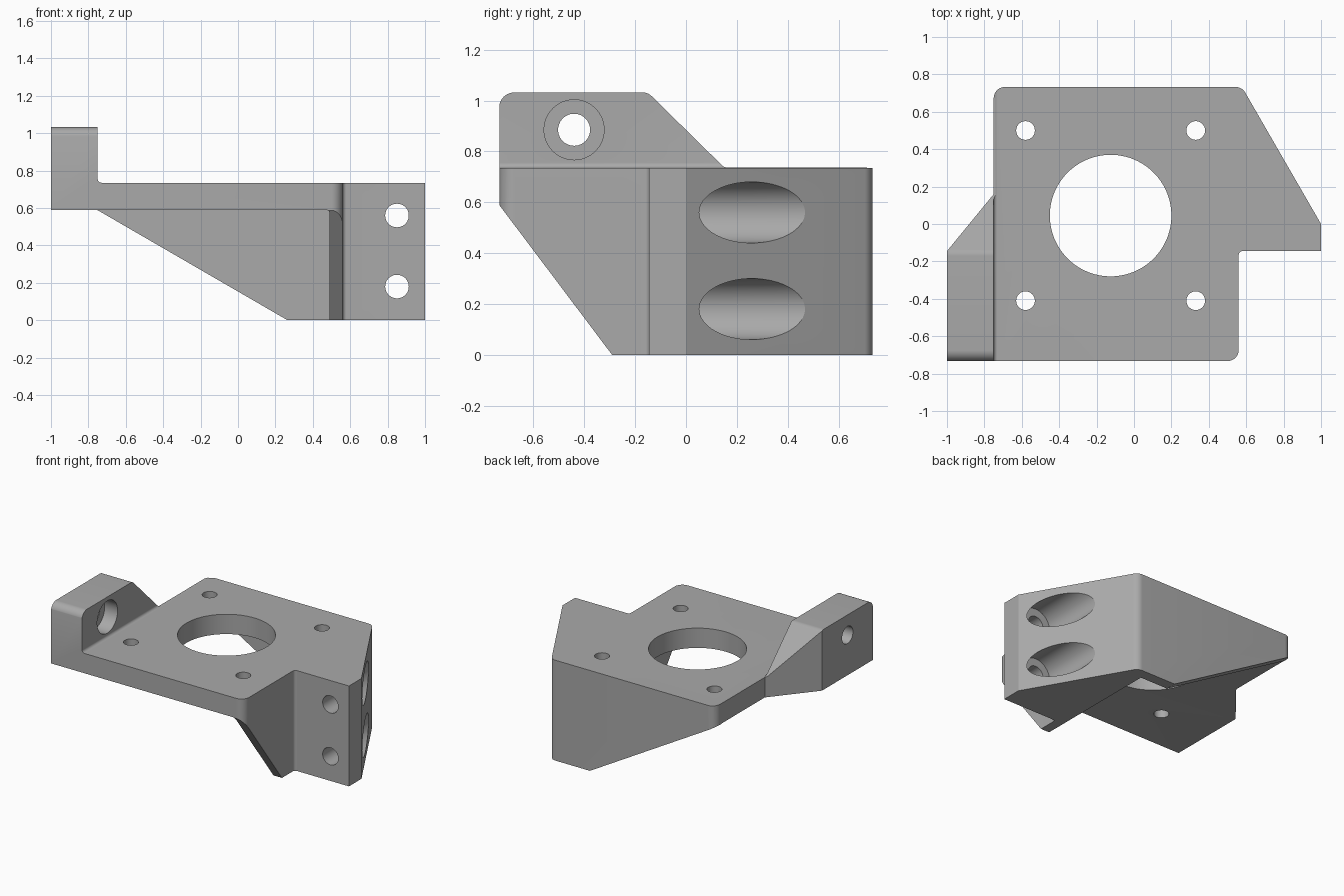
import bpy, bmesh, math
from mathutils import Vector

cube = bpy.data.objects.get("Cube")
if cube:
    bpy.data.objects.remove(cube, do_unlink=True)

# One flat grey for the whole machined part
grey = bpy.data.materials.new("machined grey")
grey.use_nodes = True
colour = (0.4, 0.4, 0.4, 1)
grey.diffuse_color = colour
grey.node_tree.nodes["Principled BSDF"].inputs["Base Color"].default_value = colour


def rounded(points, steps=8):
    """Turn (a, b[, radius]) corners into an outline with arc fillets."""
    outline = []
    for i, p in enumerate(points):
        corner = Vector(p[:2])
        if len(p) < 3:
            outline.append(corner)
            continue
        u = (Vector(points[i - 1][:2]) - corner).normalized()
        v = (Vector(points[(i + 1) % len(points)][:2]) - corner).normalized()
        half = u.angle(v) / 2
        centre = corner + (u + v).normalized() * p[2] / math.sin(half)
        start = corner + u * p[2] / math.tan(half) - centre
        end = corner + v * p[2] / math.tan(half) - centre
        for k in range(steps + 1):
            outline.append(centre + start.lerp(end, k / steps).normalized() * p[2])
    return outline


def prism(name, outline, axis, low, high):
    """Extrude a 2D outline along an axis."""
    place = {"x": lambda a, b, t: (t, a, b),
             "y": lambda a, b, t: (a, t, b),
             "z": lambda a, b, t: (a, b, t)}[axis]
    bm = bmesh.new()
    rings = [[bm.verts.new(place(p[0], p[1], t)) for p in outline] for t in (low, high)]
    bm.faces.new(rings[0])
    bm.faces.new(rings[1])
    n = len(outline)
    for i in range(n):
        j = (i + 1) % n
        bm.faces.new((rings[0][i], rings[0][j], rings[1][j], rings[1][i]))
    bmesh.ops.recalc_face_normals(bm, faces=bm.faces)
    mesh = bpy.data.meshes.new(name)
    bm.to_mesh(mesh)
    bm.free()
    mesh.materials.append(grey)
    obj = bpy.data.objects.new(name, mesh)
    bpy.context.collection.objects.link(obj)
    return obj


def combine(target, tool, operation):
    """Apply a boolean and discard the tool."""
    bpy.context.view_layer.objects.active = target
    mod = target.modifiers.new("cut", "BOOLEAN")
    mod.operation, mod.object, mod.solver = operation, tool, "EXACT"
    bpy.ops.object.modifier_apply(modifier=mod.name)
    bpy.data.objects.remove(tool, do_unlink=True)


def drill(target, a, b, radius, axis, low, high, sides=64):
    circle = [(a + radius * math.cos(math.tau * k / sides),
               b + radius * math.sin(math.tau * k / sides)) for k in range(sides)]
    combine(target, prism("drill", circle, axis, low, high), "DIFFERENCE")


# Bracket body: plan outline trimmed by the side and front silhouettes
plan = [(-1, -0.733), (0.56, -0.733, 0.06), (0.56, -0.145, 0.02), (1, -0.145),
        (1, 0), (0.577, 0.733, 0.06), (-0.75, 0.733, 0.06), (-0.75, 0.16), (-1, -0.145)]
side = [(-0.735, 0.59), (-0.735, 1.032, 0.06), (-0.15, 1.032, 0.05), (0.15, 0.737, 0.03),
        (1, 0.737), (1, -0.05), (-0.253, -0.05)]
front = [(-1.1, 0.588), (-1.1, 1.1), (-0.75, 1.1), (-0.75, 0.735, 0.02), (1.1, 0.735),
         (1.1, 0), (0.265, 0), (-0.75, 0.588)]
bracket = prism("motor_bracket", rounded(plan), "z", -0.1, 1.2)
combine(bracket, prism("side_trim", rounded(side), "x", -1.2, 1.2), "INTERSECT")
combine(bracket, prism("front_trim", rounded(front), "y", -1.2, 1.2), "INTERSECT")

# Open pocket beneath the plate, leaving a side wall and a back wall
pocket = prism("pocket", rounded([(-1.5, -0.5), (0.49, -0.5), (0.49, 0.59, 0.02), (-1.5, 0.59)]),
               "y", -1.5, 0.655)
combine(bracket, pocket, "DIFFERENCE")

# Plate: large centre opening and four screw holes
drill(bracket, -0.125, 0.045, 0.325, "z", 0.4, 0.9, 96)
for x in (-0.58, 0.33):
    for y in (-0.41, 0.5):
        drill(bracket, x, y, 0.05, "z", 0.4, 0.9, 32)

# Side wing: two counterbored holes opening through the slanted face
for z in (0.18, 0.56):
    drill(bracket, 0.85, z, 0.063, "y", -0.3, 0.1, 48)
    drill(bracket, 0.85, z, 0.12, "y", 0, 1)

# Upright tab: one counterbored cross hole
drill(bracket, -0.44, 0.885, 0.063, "x", -1.2, -0.6, 48)
drill(bracket, -0.44, 0.885, 0.118, "x", -0.855, -0.6)

# Smooth curved walls, crisp edges
bpy.ops.object.select_all(action="DESELECT")
bracket.select_set(True)
bpy.context.view_layer.objects.active = bracket
bpy.ops.object.shade_smooth_by_angle(angle=math.radians(25))
